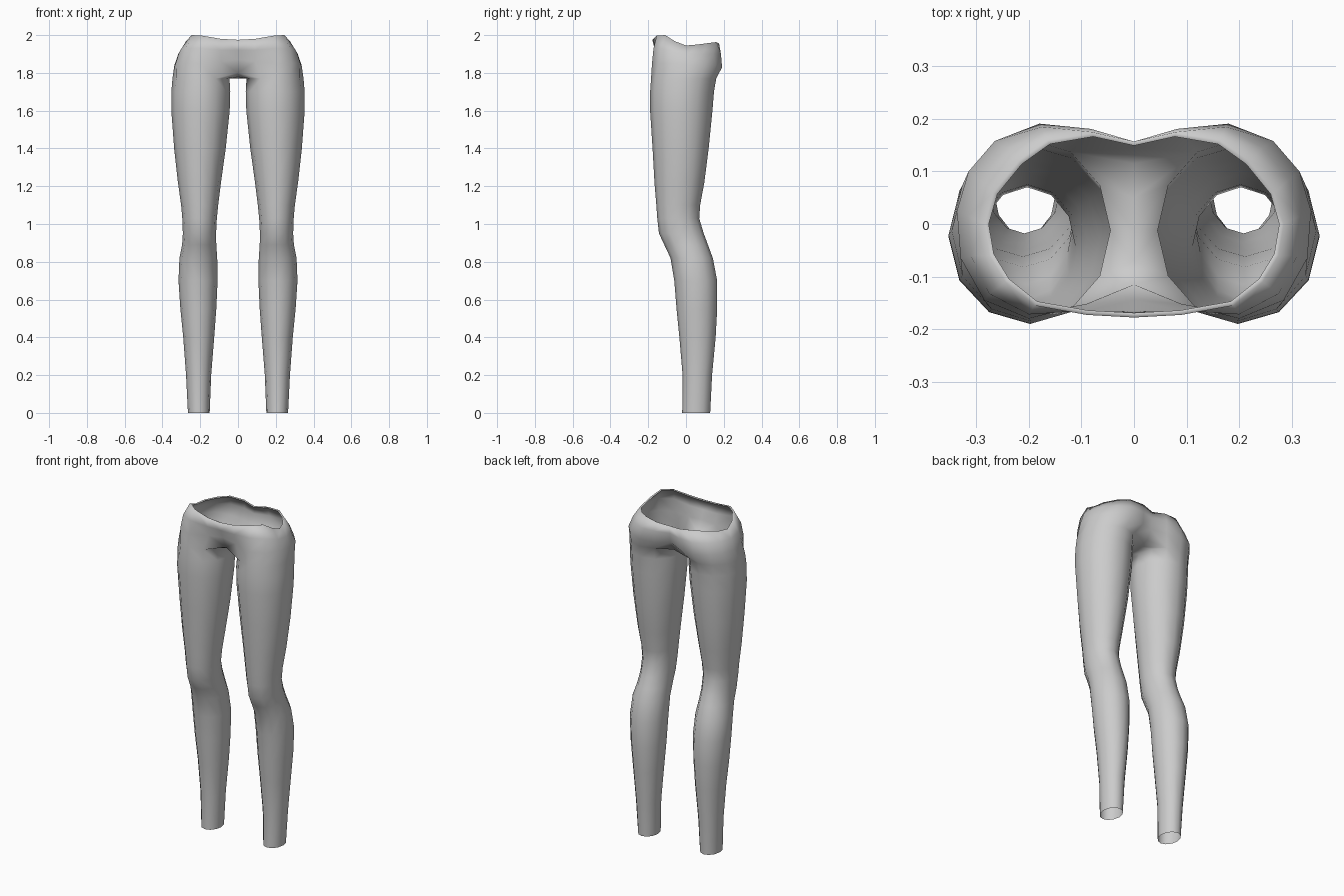
import bpy, bmesh, math

N = 12
mat = bpy.data.materials.new("light_grey")
mat.diffuse_color = (0.6, 0.6, 0.6, 1)

# Leg sections: z, inner x, outer x, front y, back y
LEG = [
    (0.00, .150, .265, -.020, .128), (0.20, .142, .275, -.018, .138),
    (0.40, .126, .290, -.035, .157), (0.55, .115, .305, -.050, .165),
    (0.70, .108, .315, -.062, .165), (0.82, .110, .310, -.082, .142),
    (0.89, .115, .296, -.115, .116), (0.95, .116, .292, -.143, .094),
    (1.03, .112, .295, -.152, .070), (1.10, .105, .301, -.157, .075),
    (1.22, .090, .318, -.167, .097), (1.40, .065, .338, -.177, .120),
    (1.60, .044, .353, -.190, .140), (1.70, .041, .353, -.190, .148),
    (1.77, .045, .347, -.185, .160),
]
# Crotch centre line, back to front: y, z
CROTCH = [(.115, 1.785), (.05, 1.772), (-.013, 1.77), (-.07, 1.778), (-.115, 1.80)]
# Hip and waist rows, front centre round the outside to back centre
HIPS = [
    [(0, -.145, 1.87), (.09, -.152, 1.86), (.20, -.180, 1.85), (.285, -.145, 1.85),
     (.330, -.065, 1.85), (.337, .025, 1.84), (.315, .100, 1.84), (.265, .158, 1.84),
     (.18, .191, 1.83), (.085, .178, 1.83), (0, .145, 1.84)],
    [(0, -.165, 1.92), (.09, -.165, 1.92), (.20, -.172, 1.93), (.275, -.133, 1.93),
     (.311, -.06, 1.91), (.316, .015, 1.90), (.295, .085, 1.90), (.245, .145, 1.90),
     (.175, .185, 1.90), (.082, .181, 1.90), (0, .155, 1.90)],
    [(0, -.178, 1.975), (.09, -.173, 1.98), (.19, -.155, 1.997), (.245, -.11, 2.0),
     (.275, -.06, 1.968), (.285, 0, 1.945), (.268, .06, 1.95), (.22, .12, 1.958),
     (.165, .16, 1.963), (.08, .175, 1.955), (0, .157, 1.945)],
]
# Narrow turned-in waist hem
HIPS.append([(x * .97, y * .95, z - .004) for x, y, z in HIPS[-1]])

bm = bmesh.new()


def bridge(a, b, closed=False):
    n = len(a)
    for i in range(n if closed else n - 1):
        j = (i + 1) % n
        bm.faces.new((a[i], a[j], b[j], b[i]))


# Leg tube: point 0 faces front, 3 outward, 6 back, 9 inward
rings = []
for z, x0, x1, y0, y1 in LEG:
    ring = []
    for i in range(N):
        t = 2 * math.pi * i / N - math.pi / 2
        ring.append(bm.verts.new(((x0 + x1) / 2 + math.cos(t) * (x1 - x0) / 2,
                                  (y0 + y1) / 2 + math.sin(t) * (y1 - y0) / 2, z)))
    rings.append(ring)
for a, b in zip(rings, rings[1:]):
    bridge(a, b, True)

# Crotch saddle between inner thigh and centre line
top = rings[-1]
centre = [bm.verts.new((0, y, z)) for y, z in CROTCH]
bridge(top[7:12], centre)

# Hips up to the waist opening
row = [centre[-1], top[11]] + top[0:8] + [centre[0]]
for pts in HIPS:
    new = [bm.verts.new(p) for p in pts]
    bridge(row, new)
    row = new

# Other half by reflection
geom = bm.verts[:] + bm.edges[:] + bm.faces[:]
bmesh.ops.mirror(bm, geom=geom, axis='X', merge_dist=0.0005)
bmesh.ops.remove_doubles(bm, verts=bm.verts[:], dist=0.0005)
bmesh.ops.recalc_face_normals(bm, faces=bm.faces[:])
# Keep normals pointing outward on this open shell
outer = max(bm.faces, key=lambda f: f.calc_center_median().x)
if outer.normal.x < 0:
    bmesh.ops.reverse_faces(bm, faces=bm.faces[:])
for f in bm.faces:
    f.smooth = True

me = bpy.data.meshes.new("leggings")
bm.to_mesh(me)
bm.free()
me.materials.append(mat)
bpy.context.scene.collection.objects.link(bpy.data.objects.new("leggings", me))
